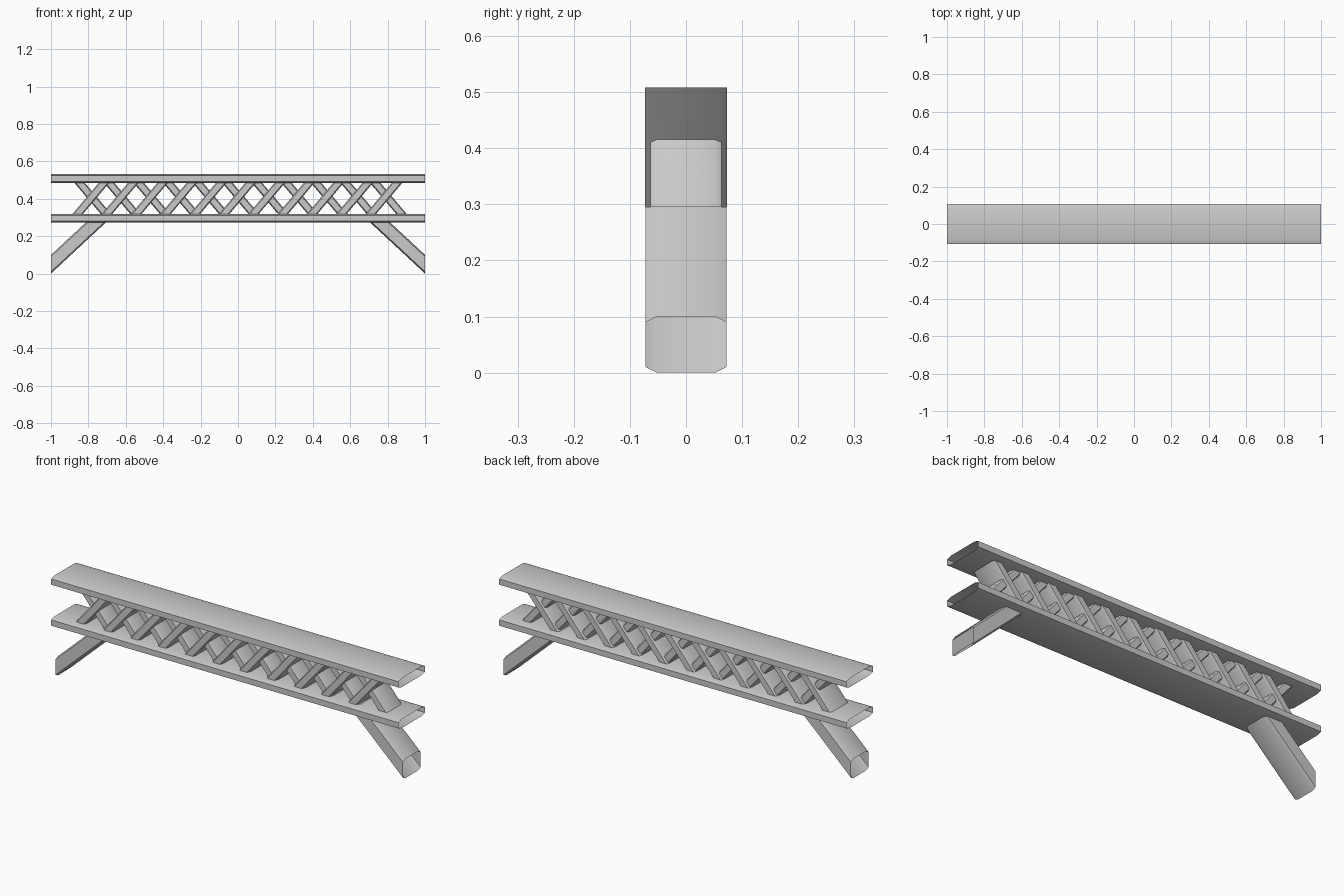
import bpy
import bmesh

cube = bpy.data.objects.get("Cube")
if cube:
    bpy.data.objects.remove(cube, do_unlink=True)

# One plain metal colour for everything
grey = bpy.data.materials.new("light_grey")
grey.use_nodes = True
grey.diffuse_color = (0.6, 0.6, 0.6, 1)
grey.node_tree.nodes["Principled BSDF"].inputs["Base Color"].default_value = (0.6, 0.6, 0.6, 1)

LOW, HIGH = 0.295, 0.508      # centre heights of the two beams


def chamfered(half_w, half_h, cut_w, cut_h):
    """Rectangle outline with clipped corners, in order around."""
    a, b = half_w - cut_w, half_h - cut_h
    quarter = [(half_w, b), (a, half_h)]
    left = [(-u, v) for u, v in reversed(quarter)]
    top = quarter + left
    return top + [(-u, -v) for u, v in top]


def tube(name, start, end):
    """Open-ended tube joining two matching rings of points."""
    bm = bmesh.new()
    a = [bm.verts.new(p) for p in start]
    b = [bm.verts.new(p) for p in end]
    n = len(a)
    for i in range(n):
        j = (i + 1) % n
        bm.faces.new((a[i], a[j], b[j], b[i]))
    bmesh.ops.recalc_face_normals(bm, faces=bm.faces)
    mesh = bpy.data.meshes.new(name)
    bm.to_mesh(mesh)
    bm.free()
    mesh.materials.append(grey)
    obj = bpy.data.objects.new(name, mesh)
    bpy.context.collection.objects.link(obj)
    bpy.ops.object.select_all(action="DESELECT")
    obj.select_set(True)
    bpy.context.view_layer.objects.active = obj
    bpy.ops.object.shade_smooth_by_angle()
    return obj


# Upper and lower beams
beam = chamfered(0.108, 0.023, 0.025, 0.008)
for name, height in (("lower_beam", LOW), ("upper_beam", HIGH)):
    tube(name, [(-1, y, height + z) for y, z in beam],
         [(1, y, height + z) for y, z in beam])

# Slanted legs, cut upright at the foot and level inside the lower beam
leg = chamfered(0.072, 0.05, 0.02, 0.01)
slope = 0.93
for side, name in ((1, "left_leg"), (-1, "right_leg")):
    foot = [(side, y, z + 0.05) for y, z in leg]
    head = [(side * (1 - (LOW - z) / slope), y, LOW) for _, y, z in foot]
    tube(name, foot, head)

# Crossing lattice struts, one set narrower so it sits inside the other
COUNT = 11
LEAN = 0.09
for name, half_w, lean, first, last in (
        ("rising_strut", 0.073, LEAN, -0.787, 0.780),
        ("falling_strut", 0.063, -LEAN, -0.776, 0.804)):
    ring = chamfered(half_w, 0.028, 0.012, 0.008)
    for i in range(COUNT):
        x = first + (last - first) * i / (COUNT - 1)
        tube(f"{name}_{i + 1}", [(x - lean + u, y, LOW) for y, u in ring],
             [(x + lean + u, y, HIGH) for y, u in ring])
